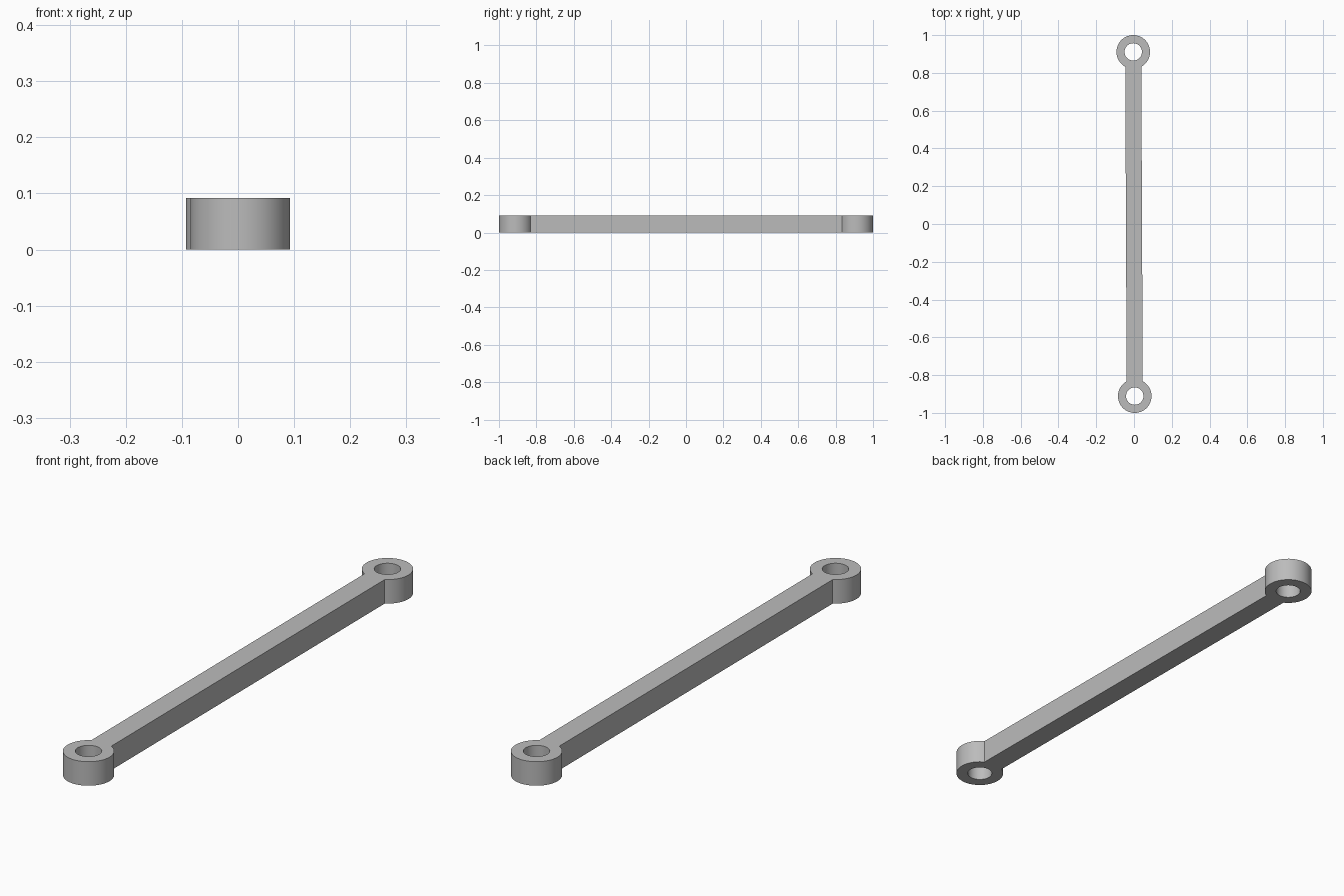
import bpy, bmesh
from math import sin, cos, asin, pi, radians
from mathutils import Matrix

cube = bpy.data.objects.get("Cube")
if cube:
    bpy.data.objects.remove(cube, do_unlink=True)

HEIGHT, OUTER, HOLE = 0.092, 0.089, 0.046
HALF_BAR, REACH, TILT = 0.0425, 0.911, 0.004
NECK_STEPS, ARC_STEPS = 8, 48

steel = bpy.data.materials.new("plain grey")
steel.use_nodes = True
grey = (0.5, 0.5, 0.5, 1)
steel.diffuse_color = grey
steel.node_tree.nodes["Principled BSDF"].inputs["Base Color"].default_value = grey

# Angles around an eye: the neck where the bar joins, then the free arc
neck = asin(HALF_BAR / OUTER)
angles = [-neck + 2 * neck * i / NECK_STEPS for i in range(NECK_STEPS)]
angles += [neck + (2 * pi - 2 * neck) * i / ARC_STEPS for i in range(ARC_STEPS)]

bm = bmesh.new()


def eye(side):
    """Flat ring at one end; returns the outer vertices along the neck."""
    def loop(radius):
        return [bm.verts.new((side * radius * sin(a),
                              side * (REACH - radius * cos(a)), 0))
                for a in angles]
    outer, inner = loop(OUTER), loop(HOLE)
    count = len(angles)
    for i in range(count):
        j = (i + 1) % count
        bm.faces.new((outer[i], outer[j], inner[j], inner[i]))
    return outer[:NECK_STEPS + 1]


# Bar between the two eyes, matched strip by strip along the necks
front, back = eye(-1), eye(1)
back.reverse()
for i in range(NECK_STEPS):
    bm.faces.new((front[i], front[i + 1], back[i + 1], back[i]))

# Thicken the flat outline
lifted = bmesh.ops.extrude_face_region(bm, geom=bm.faces[:])["geom"]
bmesh.ops.translate(bm, vec=(0, 0, HEIGHT),
                    verts=[v for v in lifted if isinstance(v, bmesh.types.BMVert)])

# Slight turn of the whole link about the vertical
bmesh.ops.rotate(bm, verts=bm.verts[:], cent=(0, 0, 0),
                 matrix=Matrix.Rotation(asin(TILT / REACH), 3, 'Z'))

# Merge the flat strips into clean faces
bmesh.ops.dissolve_limit(bm, angle_limit=radians(1),
                         verts=bm.verts[:], edges=bm.edges[:])
bmesh.ops.recalc_face_normals(bm, faces=bm.faces[:])

mesh = bpy.data.meshes.new("connecting_link")
bm.to_mesh(mesh)
bm.free()
mesh.materials.append(steel)
link = bpy.data.objects.new("connecting_link", mesh)
bpy.context.collection.objects.link(link)

bpy.ops.object.select_all(action='DESELECT')
link.select_set(True)
bpy.context.view_layer.objects.active = link
bpy.ops.object.shade_smooth_by_angle(angle=radians(30))
